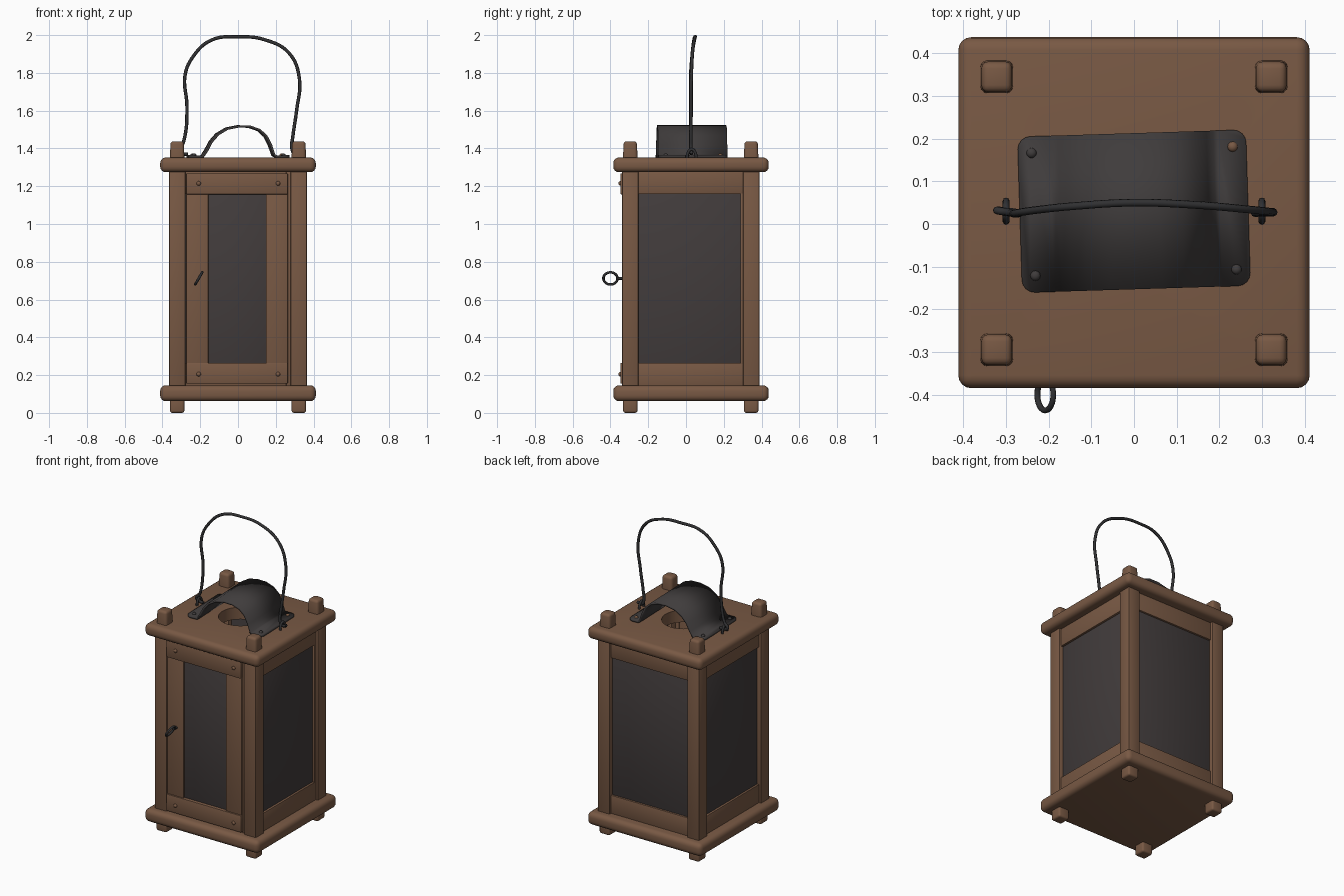
import bpy, bmesh, math
from mathutils import Vector, Matrix

old = bpy.data.objects.get("Cube")
if old:
    bpy.data.objects.remove(old, do_unlink=True)


def material(name, rgb):
    m = bpy.data.materials.new(name)
    m.use_nodes = True
    m.diffuse_color = (*rgb, 1)
    bsdf = m.node_tree.nodes["Principled BSDF"]
    bsdf.inputs["Base Color"].default_value = (*rgb, 1)
    bsdf.inputs["Roughness"].default_value = 0.8
    return m


WOOD = material("brown wood", (0.19, 0.1, 0.058))
PANE = material("dark pane", (0.054, 0.045, 0.045))
SHEET = material("sheet metal", (0.05, 0.045, 0.045))
IRON = material("black iron", (0.03, 0.03, 0.032))
CY = 0.025            # centre of the lantern body in y


def smooth(ob):
    bpy.ops.object.select_all(action="DESELECT")
    ob.select_set(True)
    bpy.context.view_layer.objects.active = ob
    bpy.ops.object.shade_smooth_by_angle(angle=math.radians(40))


def finish(bm, name, mat):
    mesh = bpy.data.meshes.new(name)
    bm.to_mesh(mesh)
    bm.free()
    mesh.materials.append(mat)
    ob = bpy.data.objects.new(name, mesh)
    bpy.context.collection.objects.link(ob)
    smooth(ob)
    return ob


def box(name, mat, x, y, z, bevel=0.006, segments=2, taper=1.0):
    """Bevelled box given by its three ranges; taper narrows the top."""
    bm = bmesh.new()
    bmesh.ops.create_cube(bm, size=1)
    for v in bm.verts:
        k = taper if v.co.z > 0 else 1
        v.co.x *= k
        v.co.y *= k
        v.co = Vector([(r[0] + r[1]) / 2 + c * (r[1] - r[0])
                       for r, c in zip((x, y, z), v.co)])
    bmesh.ops.bevel(bm, geom=bm.edges[:], offset=bevel, segments=segments,
                    profile=0.5, affect="EDGES", clamp_overlap=True)
    return finish(bm, name, mat)


def wire(name, points, radius, cyclic=False):
    """Round iron wire along a smooth path."""
    cu = bpy.data.curves.new(name, "CURVE")
    cu.dimensions = "3D"
    cu.bevel_depth = radius
    cu.bevel_resolution = 2
    cu.use_fill_caps = True
    sp = cu.splines.new("BEZIER")
    sp.bezier_points.add(len(points) - 1)
    for bp, p in zip(sp.bezier_points, points):
        bp.co = p
        bp.handle_left_type = bp.handle_right_type = "AUTO"
    sp.use_cyclic_u = cyclic
    sp.resolution_u = 6
    cu.materials.append(IRON)
    ob = bpy.data.objects.new(name, cu)
    bpy.context.collection.objects.link(ob)


def nail(name, mat, loc, axis):
    """Domed nail head facing along axis."""
    bm = bmesh.new()
    bmesh.ops.create_uvsphere(bm, u_segments=12, v_segments=8, radius=0.012)
    rot = Vector(axis).to_track_quat("Z", "Y").to_matrix().to_4x4()
    bm.transform(Matrix.Translation(loc) @ rot @ Matrix.Diagonal((1, 1, 0.8, 1)))
    finish(bm, name, mat)


# Base board and roof board
side = (-0.412, 0.412)
depth = (-0.385, 0.438)
box("base_board", WOOD, side, depth, (0.062, 0.146), 0.03, 4)
roof = box("roof_board", WOOD, side, depth, (1.274, 1.352), 0.03, 4)

# Smoke hole through the roof
bm = bmesh.new()
bmesh.ops.create_cone(bm, cap_ends=True, segments=32, radius1=0.13, radius2=0.13, depth=0.4)
bm.transform(Matrix.Translation((0, CY, 1.31)))
cutter = finish(bm, "smoke_hole_cutter", WOOD)
cutter.hide_render = True
cut = roof.modifiers.new("smoke_hole", "BOOLEAN")
cut.object = cutter
cut.solver = "EXACT"
bpy.context.view_layer.objects.active = roof
bpy.ops.object.modifier_apply(modifier=cut.name)
bpy.data.objects.remove(cutter, do_unlink=True)
smooth(roof)

# Corner posts with feet below and pegs above the boards
for sx, lr in ((-1, "right"), (1, "left")):
    for sy, fb in ((-1, "front"), (1, "back")):
        px, py = 0.322 * sx, CY + 0.32 * sy
        tag = f"{fb}_{lr}"

        def around(h):
            return (px - h, px + h), (py - h, py + h)
        box("post_" + tag, WOOD, *around(0.043), (0.13, 1.29))
        box("peg_" + tag, WOOD, *around(0.04), (1.3, 1.438), 0.016, 3, 0.88)
        box("foot_" + tag, WOOD, *around(0.038), (0, 0.08), 0.012, 3)

# Heights shared by the wall rails
RAILS = (("lower", (0.14, 0.264)), ("upper", (1.158, 1.28)))

# Side walls: rails, stile beside the back post, and recessed pane
for s, lr in ((-1, "right"), (1, "left")):
    def out(a, b):
        return tuple(sorted((s * a, s * b)))
    for n, z in RAILS:
        box(f"{n}_rail_{lr}", WOOD, out(0.31, 0.35), (-0.26, 0.31), z, 0.004)
    box("side_stile_" + lr, WOOD, out(0.31, 0.35), (0.288, 0.312), (0.14, 1.28), 0.003)
    box("side_pane_" + lr, PANE, out(0.305, 0.336), (-0.255, 0.3), (0.25, 1.17), 0.003)

# Back wall
for n, z in RAILS:
    box(f"{n}_rail_back", WOOD, (-0.29, 0.29), (0.335, 0.372), z, 0.004)
box("back_pane", PANE, (-0.285, 0.285), (0.33, 0.36), (0.25, 1.17), 0.003)

# Front wall: door frame behind which the threshold and lintel close the gaps
for n, z in RAILS:
    box(f"{n}_door_stop", WOOD, (-0.29, 0.29), (-0.315, -0.29), z, 0.003)
box("door_stile_right", WOOD, (-0.274, -0.157), (-0.338, -0.295), (0.155, 1.266), 0.004)
box("door_stile_left", WOOD, (0.148, 0.264), (-0.338, -0.295), (0.155, 1.266), 0.004)
box("door_jamb_left", WOOD, (0.255, 0.285), (-0.325, -0.29), (0.14, 1.28), 0.003)
box("door_pane", PANE, (-0.165, 0.156), (-0.326, -0.3), (0.255, 1.165), 0.003)
for n, z, nz in (("lower", (0.155, 0.265), 0.205), ("upper", (1.157, 1.268), 1.215)):
    box(f"{n}_door_rail", WOOD, (-0.274, 0.264), (-0.347, -0.3), z, 0.004)
    for nx, lr in ((-0.208, "right"), (0.212, "left")):
        nail(f"{n}_door_nail_{lr}", WOOD, (nx, -0.348, nz), (0, -1, 0))

# Door pull: a slanted ring on a short shank
centre = Vector((-0.208, -0.4, 0.712))
slant = Vector((0.5, 0, 0.86))
angles = [math.tau * i / 8 for i in range(8)]
wire("door_ring", [centre + 0.037 * (math.cos(a) * Vector((0, 1, 0)) + math.sin(a) * slant)
                   for a in angles], 0.007, True)
wire("door_ring_shank", [(-0.208, -0.37, 0.712), (-0.208, -0.33, 0.712)], 0.008)

# Bent sheet hood over the smoke hole, slightly turned
profile = [(-0.268, 1.358), (-0.19, 1.358), (-0.168, 1.39), (-0.145, 1.435), (-0.11, 1.475),
           (-0.06, 1.505), (0, 1.517), (0.06, 1.515), (0.11, 1.497), (0.145, 1.465),
           (0.17, 1.415), (0.187, 1.365), (0.2, 1.358), (0.268, 1.358)]
bm = bmesh.new()
rows = [[bm.verts.new((x, y, z)) for x, z in profile] for y in (-0.183, 0.183)]
for i in range(len(profile) - 1):
    bm.faces.new((rows[0][i], rows[0][i + 1], rows[1][i + 1], rows[1][i]))
corners = [row[i] for row in rows for i in (0, -1)]
bmesh.ops.bevel(bm, geom=corners, offset=0.03, segments=4, profile=0.5, affect="VERTICES")
turn = Matrix.Translation((0, 0.03, 0)) @ Matrix.Rotation(math.radians(1.8), 4, "Z")
bm.transform(turn)
hood = finish(bm, "smoke_hood", SHEET)
thick = hood.modifiers.new("sheet_thickness", "SOLIDIFY")
thick.thickness = 0.012
thick.offset = 0

# Hood nails, one of them a wooden peg
for sx, lr in ((-1, "right"), (1, "left")):
    for sy, fb in ((-1, "front"), (1, "back")):
        mat = WOOD if sx == sy == 1 else SHEET
        nail(f"hood_nail_{fb}_{lr}", mat, turn @ Vector((0.236 * sx, 0.144 * sy, 1.364)), (0, 0, 1))

# Staples holding the handle
for sx, lr in ((-1, "right"), (1, "left")):
    x = 0.3 * sx
    wire("handle_staple_" + lr, [(x, 0.007, 1.335), (x, 0.01, 1.375), (x, 0.03, 1.395),
                                 (x, 0.05, 1.375), (x, 0.053, 1.335)], 0.008)

# Hand-bent carrying handle, hooked through the staples
handle = [(-0.265, 0.025, 1.37), (-0.3, 0.03, 1.372), (-0.322, 0.032, 1.385), (-0.3, 0.028, 1.41),
          (-0.282, 0.025, 1.46), (-0.27, 0.025, 1.62), (-0.28, 0.025, 1.79), (-0.235, 0.032, 1.89),
          (-0.14, 0.042, 1.974), (0, 0.05, 1.991), (0.14, 0.045, 1.976), (0.27, 0.034, 1.905),
          (0.325, 0.028, 1.77), (0.31, 0.027, 1.6), (0.29, 0.026, 1.46), (0.285, 0.026, 1.4),
          (0.3, 0.028, 1.374), (0.33, 0.028, 1.38)]
wire("carrying_handle", handle, 0.009)
